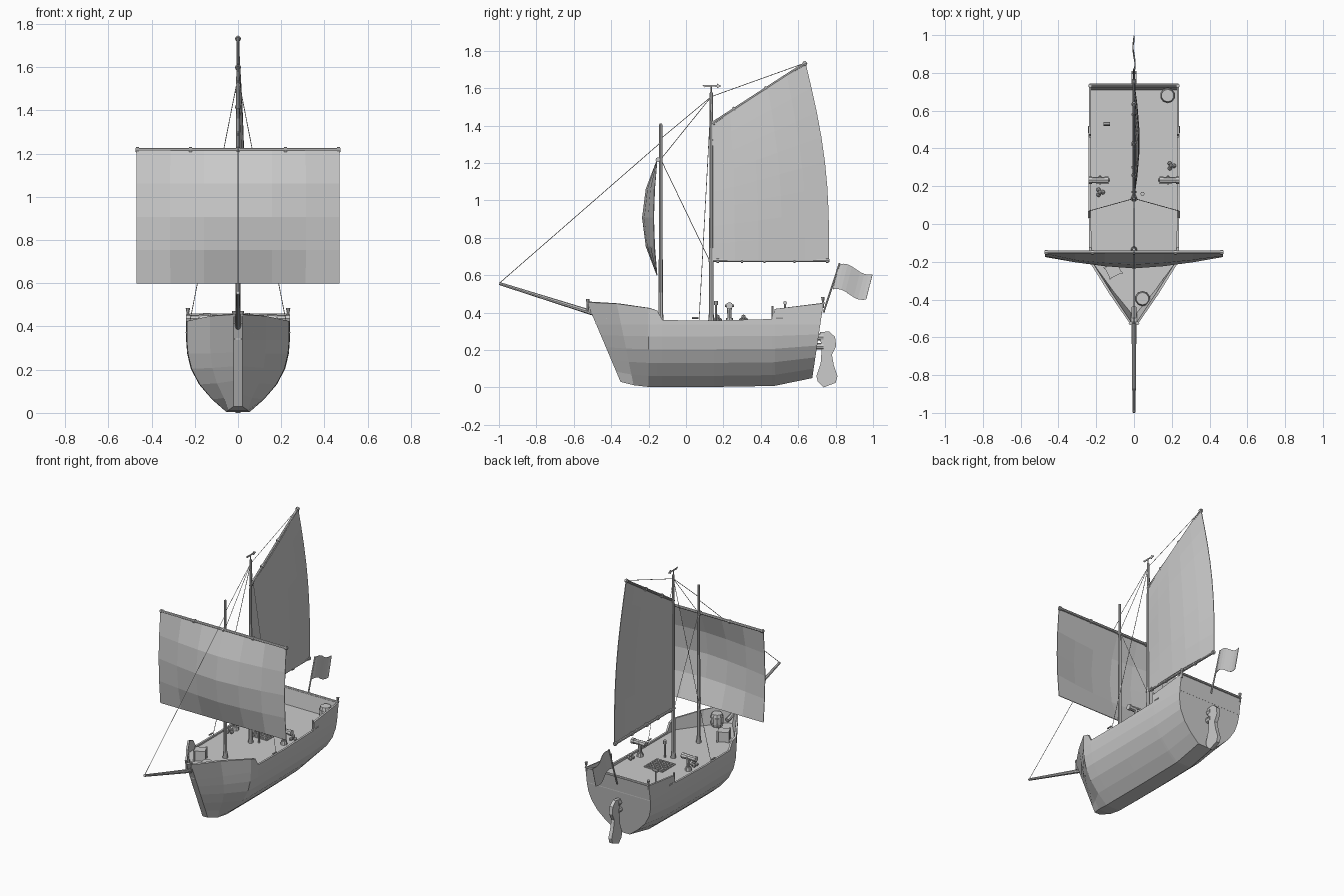
import bpy, bmesh, math
from mathutils import Vector, Matrix

if "Cube" in bpy.data.objects:
    bpy.data.objects.remove(bpy.data.objects["Cube"])

DECK = 0.35


def finish(name, bm, thick=0.0, offset=0.0):
    bmesh.ops.recalc_face_normals(bm, faces=bm.faces)
    me = bpy.data.meshes.new(name)
    bm.to_mesh(me)
    bm.free()
    ob = bpy.data.objects.new(name, me)
    bpy.context.collection.objects.link(ob)
    if thick:
        m = ob.modifiers.new("thickness", 'SOLIDIFY')
        m.thickness, m.offset = thick, offset
    return ob


def add_rod(bm, a, b, r1, r2=None, n=8):
    a, b = Vector(a), Vector(b)
    d = b - a
    mat = Matrix.Translation((a + b) / 2) @ d.to_track_quat('Z', 'Y').to_matrix().to_4x4()
    bmesh.ops.create_cone(bm, cap_ends=True, segments=n, radius1=r1,
                          radius2=r1 if r2 is None else r2, depth=d.length, matrix=mat)


def rods(name, items):
    bm = bmesh.new()
    for it in items:
        add_rod(bm, *it)
    return finish(name, bm)


def grid(name, nu, nv, f, thick=0.004):
    bm = bmesh.new()
    v = [[bm.verts.new(f(i / nu, j / nv)) for j in range(nv + 1)] for i in range(nu + 1)]
    for i in range(nu):
        for j in range(nv):
            bm.faces.new((v[i][j], v[i + 1][j], v[i + 1][j + 1], v[i][j + 1]))
    return finish(name, bm, thick)


def plate(name, pts, axis_vec):
    bm = bmesh.new()
    f = bm.faces.new([bm.verts.new(p) for p in pts])
    r = bmesh.ops.extrude_face_region(bm, geom=[f])
    bmesh.ops.translate(bm, vec=axis_vec,
                        verts=[e for e in r['geom'] if isinstance(e, bmesh.types.BMVert)])
    return finish(name, bm)


def box(bm, c, s, rot=0):
    bmesh.ops.create_cube(bm, size=1, matrix=Matrix.Translation(c) @ Matrix.Rotation(rot, 4, 'Z')
                          @ Matrix.Diagonal((*s, 1)))


# Hull: lofted cross-sections (y at rail, y at keel, half width, keel z, rail z)
stations = [(-.53, -.35, .02, .03, .455), (-.37, -.28, .13, .012, .448),
            (-.20, -.20, .236, .003, .425), (-.155, -.155, .238, .003, .412),
            (-.125, -.125, .239, .003, .36), (.15, .15, .24, .003, .358),
            (.46, .46, .24, .008, .366), (.475, .475, .24, .009, .42),
            (.735, .675, .237, .05, .45)]
fx = [.22, .5, .75, .91, .98, 1, 1]
fz = [0, .17, .37, .58, .78, .96]


def y_at(s, z):
    return s[1] + (s[0] - s[1]) * (z - s[3]) / (s[4] - s[3])


bm = bmesh.new()
loops = []
for s in stations:
    zs = [s[3] + (DECK - s[3]) * k for k in fz] + [s[4]]
    half = []
    for x, z in zip(fx, zs):
        w = s[2] * x
        if s is stations[0]:
            w = s[2]
        elif s is stations[1]:
            w = s[2] * max(x, .35)
        half.append((w, y_at(s, z), z))
    ring = [(-x, y, z) for x, y, z in reversed(half)] + half
    loops.append([bm.verts.new(p) for p in ring])
for a, b in zip(loops, loops[1:]):
    for k in range(len(a) - 1):
        bm.faces.new((a[k], a[k + 1], b[k + 1], b[k]))
bm.faces.new(loops[0])
bm.faces.new(loops[-1])
finish("hull", bm, .013, -1)

side = [(s[2] - .005, y_at(s, DECK - .005)) for s in stations]
plate("deck", [(x, y, DECK - .01) for x, y in side] + [(-x, y, DECK - .01) for x, y in reversed(side)],
      (0, 0, .008))

# Rudder
plate("rudder", [(-.012, y, z) for y, z in
      [(.715, .295), (.765, .30), (.797, .27), (.803, .22), (.78, .175), (.79, .12), (.81, .06),
       (.80, .025), (.735, .0), (.705, .03), (.697, .06), (.72, .13), (.725, .2)]], (.024, 0, 0))
rods("rudder_hinges", [((0, .69, z), (0, .735, z), .018) for z in (.22, .27)])

# Masts and spars
rods("foremast", [((0, -.135, .33), (0, -.135, 1.41), .012, .008),
                  ((0, -.135, .33), (0, -.135, .39), .018, .014)])
rods("mainmast", [((0, .135, .33), (0, .135, 1.58), .013, .008),
                  ((0, .135, .33), (0, .135, .39), .018, .014)])
rods("bowsprit", [((0, -.44, .38), (0, -.998, .556), .014, .008)])
rods("yard", [((-.475, -.15, 1.217), (.475, -.15, 1.217), .009)]
     + [((x - .006, -.15, 1.217), (x + .006, -.15, 1.217), .013) for x in (-.465, -.22, 0, .22, .465)])
g0, g1 = Vector((0, .13, 1.405)), Vector((0, .645, 1.738))
gd = (g1 - g0).normalized() * .006
rods("gaff", [(g0, g1, .008)] + [(g0.lerp(g1, t) - gd, g0.lerp(g1, t) + gd, .013)
                                 for t in (.03, .25, .58, .98)])
rods("boom", [((0, .12, .678), (0, .768, .678), .008)]
     + [((0, y - .006, .678), (0, y + .006, .678), .013) for y in (.17, .30, .42, .58, .755)])

# Sails
def square_sail(u, v):
    b = math.sin(math.pi * v)
    e = 1 - abs(2 * u - 1) ** 1.5
    return (.47 * (2 * u - 1), -.155 - .018 * b - .06 * e * b ** .8, 1.215 - .615 * v)


def gaff_sail(u, v):
    low = Vector((0, .135 + .63 * u, .68))
    top = Vector((0, .135 + .505 * u, 1.40 + .333 * u))
    p = low.lerp(top, v)
    p.y += .04 * u * math.sin(math.pi * v)
    p.x = .028 * math.sin(math.pi * u) * math.sin(math.pi * (.15 + .75 * v))
    return p


grid("square_sail", 6, 4, square_sail)
grid("gaff_sail", 5, 8, gaff_sail)

# Flag and pole
rods("flag_pole", [((0, .735, .40), (0, .822, .665), .005)])
grid("flag", 8, 3, lambda u, v: (.006 * math.sin(u * 6.3),
     .82 + .178 * u - .035 * v, .66 - .055 * u - .135 * v + .012 * math.sin(u * 6.3)), .003)

# Rigging
top = (0, .135, 1.555)
rope_pairs = [((0, -.995, .56), (0, -.135, 1.31)), ((0, -.135, 1.33), top), (top, g1),
              (top, (0, -.135, 1.22)), ((0, -.13, 1.21), (0, .125, .68)),
              (top, (.235, .07, .36)), (top, (-.235, .07, .36))]
rods("ropes", [(a, b, .0018, .0018, 4) for a, b in rope_pairs])

# Weathervane
rods("vane_stem", [((0, .135, 1.57), (0, .135, 1.615), .003)])
plate("weathervane", [(-.002, y, z) for y, z in
      [(.085, 1.618), (.14, 1.616), (.165, 1.618), (.165, 1.625), (.19, 1.612),
       (.165, 1.60), (.165, 1.607), (.14, 1.609), (.10, 1.605)]], (.004, 0, 0))

# Rail, corner posts and cleats
rods("stern_rail", [((-.236, .735, .452), (.236, .735, .452), .008)])
posts = []
for s in (-1, 1):
    for x, y, z in ((.232, .732, .485), (.018, -.525, .472)):
        posts += [((s * x, y, z - .06), (s * x, y, z - .02), .006),
                  ((s * x, y, z - .02), (s * x, y, z), .007, .010)]
    posts.append(((s * .234, .463, .35), (s * .234, .463, .435), .006))
    for y in (.05, .5):
        posts.append(((s * .238, y - .018, .372), (s * .238, y + .018, .372), .005))
rods("posts_and_cleats", posts)

# Swivel guns with shot piles
for s, label in ((-1, "left"), (1, "right")):
    y = .232
    rods("gun_" + label, [
        ((s * .135, y, .437), (s * .232, y, .437), .019, .015),
        ((s * .222, y, .437), (s * .24, y, .437), .019),
        ((s * .128, y, .437), (s * .136, y, .437), .008),
        ((s * .18, y - .024, .437), (s * .18, y + .024, .437), .006),
        ((s * .18, y, .37), (s * .18, y, .425), .010, .013),
        ((s * .18, y, .345), (s * .18, y, .372), .022, .018)])
for (cx, cy), label in (((-.18, .168), "left"), ((.197, .308), "right")):
    bm = bmesh.new()
    for k in range(4):
        a = k * math.tau / 3
        p = (cx, cy, .378) if k == 3 else (cx + .015 * math.cos(a), cy + .015 * math.sin(a), .361)
        bmesh.ops.create_icosphere(bm, subdivisions=1, radius=.013, matrix=Matrix.Translation(p))
    finish("shot_pile_" + label, bm)

# Barrels
for i, (x, y) in enumerate([(.178, .68), (.045, -.395)]):
    h = [(0, .033), (.028, .04), (.056, .04), (.084, .033)]
    items = [((x, y, DECK + a[0]), (x, y, DECK + b[0]), a[1], b[1], 10) for a, b in zip(h, h[1:])]
    items += [((x, y, DECK + z), (x, y, DECK + z + .007), .041, .041, 10) for z in (.02, .056)]
    rods("barrel_%d" % (i + 1), items)

# Crate with corner battens
bm = bmesh.new()
c, rot = Vector((-.11, -.245, DECK + .035)), .45
box(bm, c, (.07, .065, .066), rot)
for sx in (-1, 1):
    for sy in (-1, 1):
        off = Matrix.Rotation(rot, 3, 'Z') @ Vector((sx * .034, sy * .031, 0))
        box(bm, c + off, (.011, .011, .072), rot)
finish("crate", bm)

# Hatch grating
bm = bmesh.new()
for i in range(7):
    t = -.066 + .022 * i
    box(bm, (t, .28, DECK + .001), (.008, .14, .006))
    box(bm, (0, .28 + t, DECK + .001), (.14, .008, .006))
finish("hatch_grating", bm)

# Deck posts: pump by the mast and tiller lever aft
rods("deck_pump", [((.045, .16, .345), (.045, .16, .44), .006),
                   ((.045, .16, .44), (.045, .16, .462), .011)])
rods("deck_lever", [((-.145, .53, .345), (-.145, .53, .45), .005),
                    ((-.162, .53, .452), (-.128, .53, .452), .010)])
